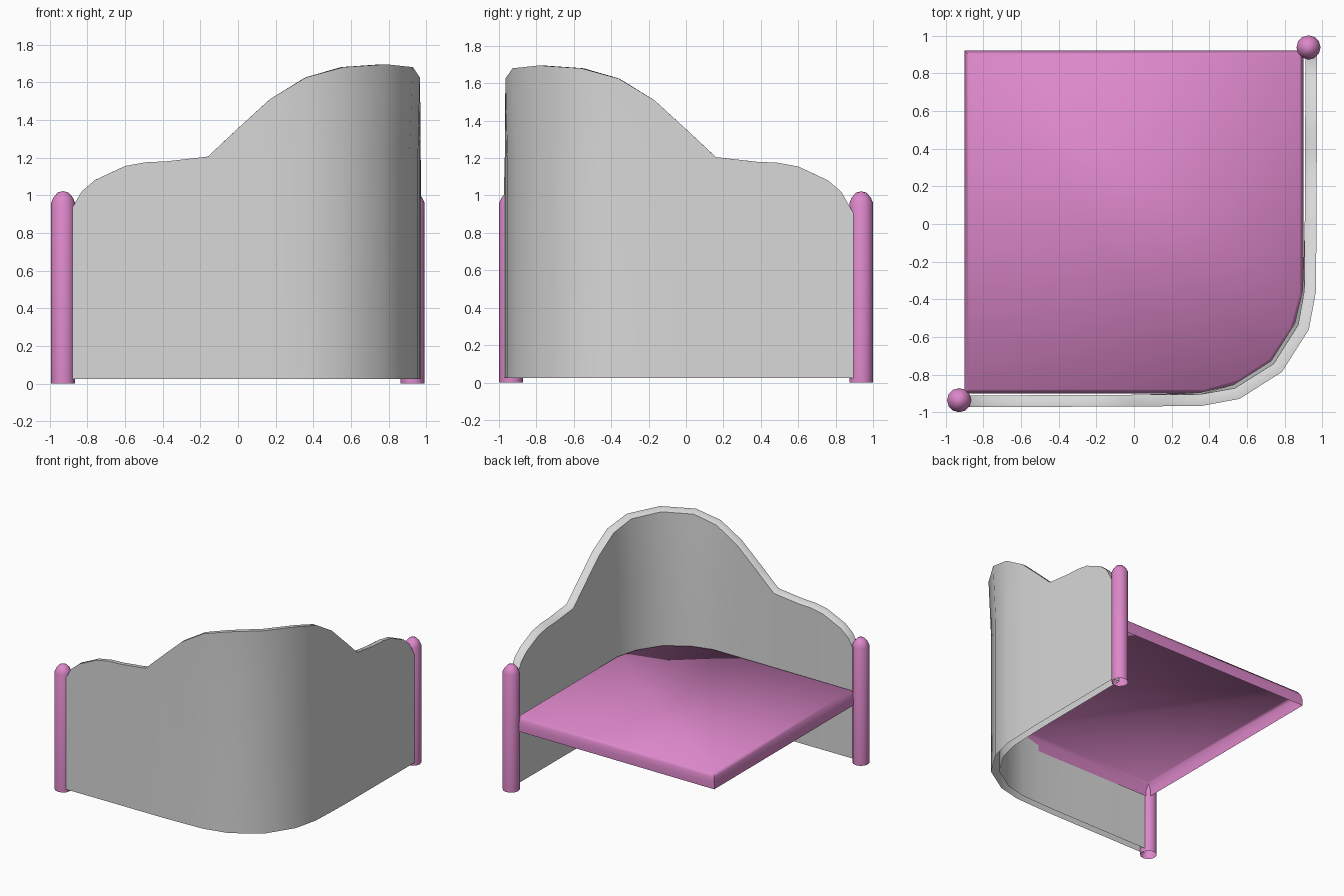
import bpy, bmesh, math
from mathutils import Vector

if "Cube" in bpy.data.objects:
    bpy.data.objects.remove(bpy.data.objects["Cube"], do_unlink=True)


def material(name, color):
    m = bpy.data.materials.new(name)
    m.use_nodes = True
    m.diffuse_color = (*color, 1)
    m.node_tree.nodes["Principled BSDF"].inputs["Base Color"].default_value = (*color, 1)
    return m


PINK = material("orchid pink", (0.72, 0.245, 0.59))
GREY = material("light grey", (0.69, 0.69, 0.69))


def finish(bm, name, mat, angle):
    mesh = bpy.data.meshes.new(name)
    bm.to_mesh(mesh)
    bm.free()
    mesh.materials.append(mat)
    ob = bpy.data.objects.new(name, mesh)
    bpy.context.collection.objects.link(ob)
    bpy.ops.object.select_all(action="DESELECT")
    ob.select_set(True)
    bpy.context.view_layer.objects.active = ob
    bpy.ops.object.shade_smooth_by_angle(angle=math.radians(angle))


def mirror(p):
    """Reflect across the diagonal through the rounded corner."""
    return Vector((-p[1], -p[0]))


def bridge(bm, loops):
    """Skin a stack of closed loops that run counter-clockwise, bottom to top."""
    rows = [[bm.verts.new(p) for p in loop] for loop in loops]
    for a, b in zip(rows, rows[1:]):
        for k in range(len(a)):
            n = (k + 1) % len(a)
            bm.faces.new((a[k], a[n], b[n], b[k]))
    return rows[-1]


# Curved corner screen: half outline as (x, y, top height, lower lean)
half = [(-0.91, -0.972, 0.88, 0), (-0.87, -0.972, 0.95, 0), (-0.83, -0.972, 1.02, 0),
        (-0.76, -0.972, 1.08, 0), (-0.6, -0.971, 1.155, 0), (-0.49, -0.97, 1.175, 0),
        (-0.38, -0.97, 1.18, 0), (-0.16, -0.969, 1.205, 0), (0.0, -0.968, 1.355, 0),
        (0.17, -0.967, 1.51, 0.004), (0.36, -0.965, 1.625, 0.01),
        (0.56, -0.928, 1.68, 0.02), (0.785, -0.785, 1.695, 0.02)]
stations = [(Vector(h[:2]), h[2], h[3]) for h in half]
stations += [(mirror(p), z, lean) for p, z, lean in reversed(stations[:-1])]
THICK, BASE = 0.062, 0.025

bm = bmesh.new()
rings = []
for i, (p, top, lean) in enumerate(stations):
    before = stations[max(i - 1, 0)][0]
    after = stations[min(i + 1, len(stations) - 1)][0]
    along = (after - before).normalized()
    inward = Vector((-along.y, along.x))
    mid = min(1.2, top - 0.1)
    section = [(lean, BASE), (lean, mid), (0, top), (THICK * 0.55, top),
               (THICK, top - 0.018), (THICK + lean, mid), (THICK + lean, BASE)]
    rings.append([bm.verts.new((*(p + inward * d), z)) for d, z in section])
# The hollow underside stays open
for a, b in zip(rings, rings[1:]):
    for k in range(len(a) - 1):
        bm.faces.new((a[k], b[k], b[k + 1], a[k + 1]))
bm.faces.new(rings[0])
bm.faces.new(reversed(rings[-1]))
finish(bm, "corner_screen", GREY, 40)

# Seat shell: open below, one rounded corner, rolled upper edge
corner = [(0.38, -0.9), (0.56, -0.85), (0.735, -0.735)]
outline = [(-0.9, -0.9)] + corner + [mirror(p) for p in reversed(corner[:-1])]
outline += [(0.9, 0.92), (-0.9, 0.92)]
bm = bmesh.new()
rim = bridge(bm, [[(x * (1 - inset), y * (1 - inset), z) for x, y in outline]
                  for inset, z in ((0, 0.48), (0, 0.53), (0.008, 0.57), (0.025, 0.598))])
bm.faces.new(rim)
finish(bm, "seat_shell", PINK, 62)

# Round hollow posts with domed tops at both free ends of the screen
SIDES = 12
profile = [(0.064, 0), (0.064, 0.96), (0.05, 0.99), (0.028, 1.015)]
for name, x, y in (("front_post", -0.928, -0.935), ("back_post", 0.926, 0.937)):
    bm = bmesh.new()
    ring = [Vector((math.cos(math.tau * k / SIDES), math.sin(math.tau * k / SIDES)))
            for k in range(SIDES)]
    crown = bridge(bm, [[(x + r * c.x, y + r * c.y, z) for c in ring] for r, z in profile])
    tip = bm.verts.new((x, y, 1.022))
    for k in range(SIDES):
        bm.faces.new((crown[k], crown[(k + 1) % SIDES], tip))
    finish(bm, name, PINK, 50)
